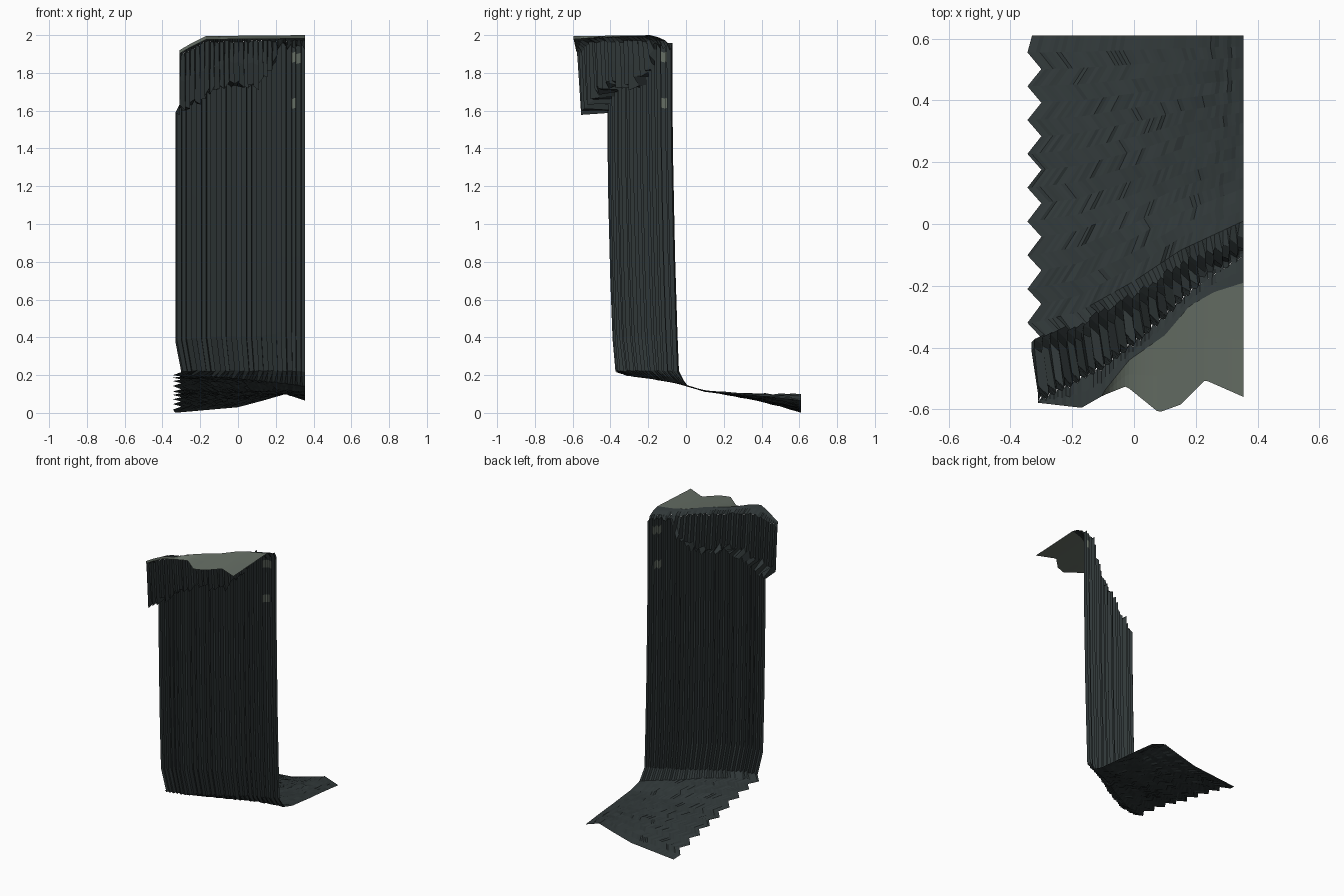
import bpy, bmesh, random

if "Cube" in bpy.data.objects:
    bpy.data.objects.remove(bpy.data.objects["Cube"])

random.seed(4)
N = 52                      # columns across the cliff
RIGHT = 0.355


def material(name, rgb):
    m = bpy.data.materials.new(name)
    m.diffuse_color = (*rgb, 1)
    m.use_nodes = True
    m.node_tree.nodes["Principled BSDF"].inputs["Base Color"].default_value = m.diffuse_color
    return m


ROCK = material("dark rock", (0.029, 0.038, 0.039))
PALE = material("pale moss", (0.130, 0.155, 0.128))


def curve(points, x):
    """Piecewise linear lookup."""
    if x <= points[0][0]:
        return points[0][1]
    for (x0, y0), (x1, y1) in zip(points, points[1:]):
        if x <= x1:
            return y0 + (y1 - y0) * (x - x0) / (x1 - x0)
    return points[-1][1]


# plan lines (x, y) and height lines (x, z)
WALL = [(-.33, -.41), (-.18, -.375), (0, -.275), (.15, -.175), (.355, -.08)]
UPPER = [(-.31, -.57), (-.1, -.46), (.05, -.34), (.2, -.20), (.355, -.10)]
MOSS = [(-.1, -.545), (-.015, -.44), (.1, -.36), (.18, -.265), (.26, -.22), (.355, -.19)]
EDGE = [(-.3, -.58), (-.17, -.595), (-.1, -.555), (-.025, -.525), (.08, -.61),
        (.15, -.585), (.23, -.505), (.355, -.56)]
LEDGE_Z = [(-.31, 1.61), (-.2, 1.67), (-.1, 1.75), (.1, 1.74), (.17, 1.82), (.23, 1.95), (.355, 1.95)]
RIM_Z = [(-.31, 1.89), (-.25, 1.925), (-.17, 1.965), (.355, 1.97)]
BACK_Z = [(-.34, 0), (0, .03), (.15, .07), (.25, .1), (.355, .065)]
GROUND_Z = [(-.4, .21), (-.2, .185), (-.05, .16), (.1, .115), (.3, .105), (.61, .105)]

# pleats: zigzag offsets per column, one set for each tier
def pleats(amount):
    p = [(1 if c % 2 else -1) * random.uniform(.3, 1) * amount for c in range(N + 1)]
    p[0] = p[N] = 0
    return p


LOW, HIGH = pleats(.02), pleats(.026)
DROP = [random.uniform(-.025, .025) for _ in range(N + 1)]


def col_x(c, left):
    return left + (RIGHT - left) * c / N


def wall_point(c, f):
    """Lower cliff: f = 0 at the foot, 1 at the ledge."""
    x = col_x(c, -.30 if f == 0 else -.332)
    top = curve(LEDGE_Z, x) + DROP[c]
    foot = .215 + .5 * abs(LOW[c])
    d = LOW[c]
    px = x if c in (0, N) else min(RIGHT, x - .5 * d)
    return (px, curve(WALL, x) + .035 * (1 - f) ** 2 + d, foot + (top - foot) * f)


def upper_point(c, f):
    """Set-back upper cliff: f = 0 at the ledge, 1 at the rim."""
    x = col_x(c, -.31)
    low = curve(LEDGE_Z, x) + DROP[(c * 7) % N] - .01
    rim = curve(RIM_Z, x) + DROP[c] * .3
    d = HIGH[c] * (1 - .6 * f)
    if x > .2:
        d *= .5
    px = x if c in (0, N) else min(RIGHT, x - .5 * d)
    return (px, max(-.595, curve(UPPER, x) + .015 - .02 * f + d), min(low, rim - .01) * (1 - f) + rim * f)


def ground_point(c, r, rows):
    """Sloping ground from the back edge to the foot of the cliff."""
    x = col_x(c, -.345 if r % 2 else -.30)
    if r == 0:
        x = col_x(c, -.33)
    y = .61 + (curve(WALL, x) + .09 - .61) * r / rows
    w = max(0, (y - .1) / .51) ** 1.5
    z = curve(GROUND_Z, y) * (1 - w) + curve(BACK_Z, x) * w
    if 0 < r and 0 < c < N:
        z += random.uniform(-.004, .004)
    return (x, y, z)


def top_point(c, v):
    """Plateau: v 0 rim, 1 moss border, 2 front edge."""
    x = col_x(c, -.31)
    ye = curve(EDGE, x)
    ym = max(ye, curve(MOSS, x)) if x > -.1 else ye
    yr = upper_point(c, 1)[1]
    zr = upper_point(c, 1)[2]
    zm = min(2.0, curve(RIM_Z, x) + .03)
    ym = min(ym, yr)
    if v <= 1:
        return (x, yr + (ym - yr) * v, zr + (zm - zr) * v ** .6)
    k = v - 1
    return (x, ym + (min(ye, ym) - ym) * k, zm - .018 * k)


def sheet(name, rows, pale=lambda r, x: False):
    """Skin rows of points into a faceted surface."""
    bm = bmesh.new()
    grid = [[bm.verts.new(p) for p in row] for row in rows]
    for r in range(len(grid) - 1):
        for c in range(N):
            f = bm.faces.new((grid[r][c], grid[r + 1][c], grid[r + 1][c + 1], grid[r][c + 1]))
            f.material_index = int(pale(r, f.calc_center_median().x))
    bmesh.ops.remove_doubles(bm, verts=bm.verts, dist=.0005)
    me = bpy.data.meshes.new(name)
    bm.to_mesh(me)
    bm.free()
    me.materials.append(ROCK)
    me.materials.append(PALE)
    ob = bpy.data.objects.new(name, me)
    bpy.context.collection.objects.link(ob)


cols = range(N + 1)
foot = [wall_point(c, 0) for c in cols]
ledge = [wall_point(c, 1) for c in cols]

# ground
R = 17
sheet("ground", [[ground_point(c, r, R) for c in cols] for r in range(R + 1)] + [foot])

# lower cliff, with two small pale patches near the right end
F = [0, .12, .35, .65, .8, .83, .94, .97, 1]
sheet("lower_cliff", [foot] + [[wall_point(c, f) for c in cols] for f in F[1:]],
      lambda r, x: (r == 4 and .28 < x < .31) or (r == 6 and .28 < x < .325))

# ledge and upper cliff
sheet("upper_cliff", [ledge] + [[upper_point(c, f) for c in cols] for f in (0, .5, 1)])

# plateau: dark rim, pale moss in front of it
sheet("plateau", [[top_point(c, v) for c in cols] for v in (0, .5, 1, 1.5, 2)],
      lambda r, x: r >= 2)
